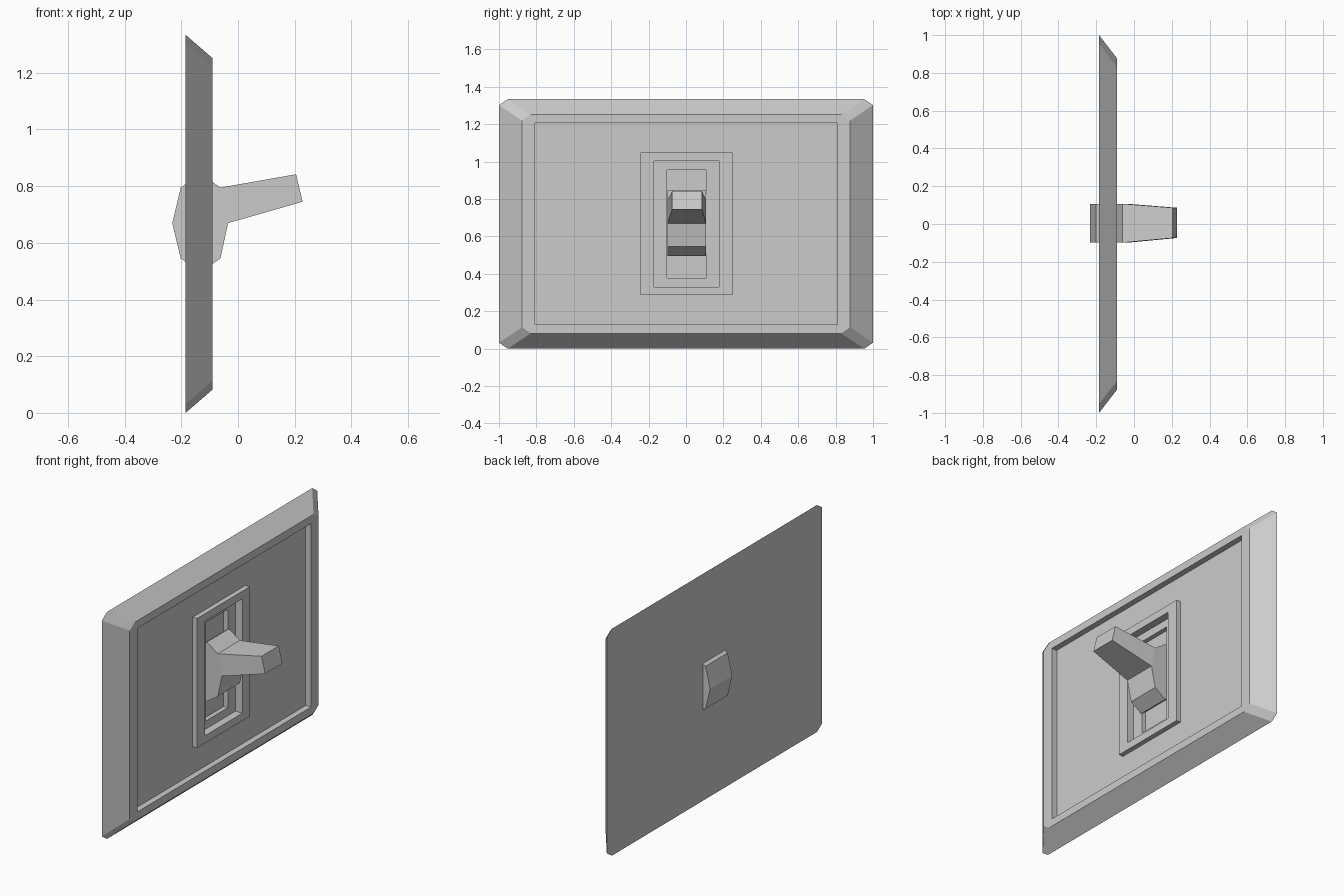
import bpy, bmesh

if "Cube" in bpy.data.objects:
    bpy.data.objects.remove(bpy.data.objects["Cube"])

ZC = 0.667   # height of the plate centre


def ring(bm, x, hy, hz, cy=0.0, cz=0.0, oy=0.0):
    """Eight-point rectangle at depth x, corners cut by cy and cz."""
    pts = [(hy, hz - cz), (hy - cy, hz), (-hy + cy, hz), (-hy, hz - cz),
           (-hy, -hz + cz), (-hy + cy, -hz), (hy - cy, -hz), (hy, -hz + cz)]
    return [bm.verts.new((x, y + oy, ZC + z)) for y, z in pts]


def finish(bm, name):
    bmesh.ops.recalc_face_normals(bm, faces=bm.faces)
    mesh = bpy.data.meshes.new(name)
    bm.to_mesh(mesh)
    bm.free()
    obj = bpy.data.objects.new(name, mesh)
    bpy.context.collection.objects.link(obj)
    return obj


# Wall plate: nested rings from the flat back to the bottom of the slot
bm = bmesh.new()
steps = [
    (-0.185, 1.0, 0.667, 0.047, 0.032, 0),      # back outline
    (-0.09, 0.877, 0.585, 0.047, 0.032, 0),     # front of the bevelled rim
    (-0.09, 0.807, 0.539, 0, 0, 0),             # recess edge
    (-0.125, 0.807, 0.539, 0, 0, 0),            # recess floor
    (-0.125, 0.245, 0.381, 0, 0, 0.003),        # raised switch frame
    (-0.096, 0.245, 0.381, 0, 0, 0.003),
    (-0.096, 0.174, 0.336, 0, 0, 0.003),        # inside of the frame
    (-0.141, 0.174, 0.336, 0, 0, 0.003),
    (-0.141, 0.104, 0.289, 0, 0, 0.003),        # toggle slot
    (-0.168, 0.104, 0.289, 0, 0, 0.003),
]
rings = [ring(bm, *s) for s in steps]
for a, b in zip(rings, rings[1:]):
    for i in range(8):
        j = (i + 1) % 8
        bm.faces.new((a[i], a[j], b[j], b[i]))
bm.faces.new(rings[0])
bm.faces.new(rings[-1])
bmesh.ops.remove_doubles(bm, verts=bm.verts, dist=0.0001)
finish(bm, "wall_plate")

# Toggle: eight-sided hub with a tapered lever pulled from one face
HUB = [(-0.035, 0.67), (-0.062, 0.795), (-0.133, 0.845), (-0.202, 0.795),
       (-0.232, 0.67), (-0.202, 0.545), (-0.133, 0.495), (-0.062, 0.545)]
TIP = [(0.228, 0.745), (0.205, 0.842)]
bm = bmesh.new()
left, right = ([bm.verts.new((x, y, z)) for x, z in HUB] for y in (-0.099, 0.107))
bm.faces.new(left)
bm.faces.new(right)
for i in range(1, 8):
    j = (i + 1) % 8
    bm.faces.new((left[i], left[j], right[j], right[i]))
base = [left[0], left[1], right[1], right[0]]
tip = [bm.verts.new((x, y, z)) for (x, z), y in
       zip(TIP + TIP[::-1], (-0.074, -0.074, 0.086, 0.086))]
for i in range(4):
    j = (i + 1) % 4
    bm.faces.new((base[i], base[j], tip[j], tip[i]))
bm.faces.new(tip)
finish(bm, "toggle_lever")
